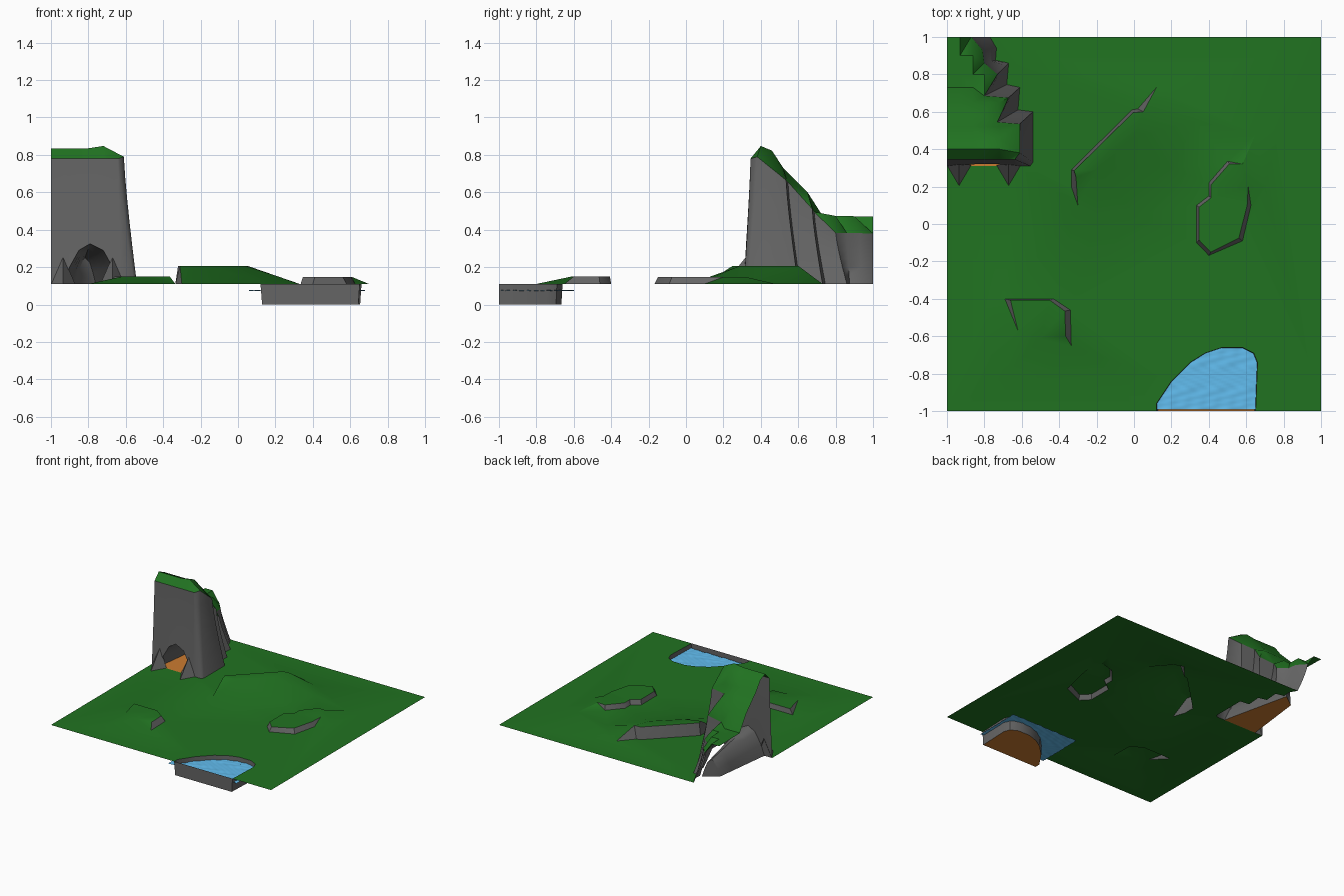
import bpy, math
from mathutils import Vector
from mathutils.geometry import delaunay_2d_cdt

if "Cube" in bpy.data.objects:
    bpy.data.objects.remove(bpy.data.objects["Cube"])

G = 0.11  # ground level


def material(name, rgb):
    m = bpy.data.materials.new(name)
    m.diffuse_color = (*rgb, 1)
    m.use_nodes = True
    m.node_tree.nodes["Principled BSDF"].inputs["Base Color"].default_value = m.diffuse_color
    return m


GRASS = material("grass", (0.015, 0.17, 0.015))
ROCK = material("rock", (0.13, 0.13, 0.13))
EARTH = material("earth", (0.6, 0.2, 0.03))
WATER = material("water", (0.12, 0.5, 0.85))


def make(name, verts, faces, mats, pick=None, angle=40):
    me = bpy.data.meshes.new(name)
    me.from_pydata([tuple(v) for v in verts], [], faces)
    me.update()
    for m in mats:
        me.materials.append(m)
    if pick:
        for p in me.polygons:
            p.material_index = pick(p)
    me.shade_smooth()
    me.set_sharp_from_angle(angle=math.radians(angle))
    ob = bpy.data.objects.new(name, me)
    bpy.context.collection.objects.link(ob)
    return ob


def inside(p, poly):
    hit = False
    for a, b in zip(poly, poly[1:] + poly[:1]):
        if (a[1] > p[1]) != (b[1] > p[1]):
            if p[0] < a[0] + (p[1] - a[1]) / (b[1] - a[1]) * (b[0] - a[0]):
                hit = not hit
    return hit


def surface(name, loops, points, keep, mats, pick=None):
    """Triangulated sheet through closed 3D loops and loose points."""
    pts, edges = [], []
    for lp in loops:
        s, n = len(pts), len(lp)
        pts += lp
        edges += [(s + i, s + (i + 1) % n) for i in range(n)]
    pts += points
    v, _, f, ov, _, _ = delaunay_2d_cdt([Vector(p[:2]) for p in pts], edges, [], 0, 1e-5)
    verts = [(c.x, c.y, pts[o[0]][2] if o else G) for c, o in zip(v, ov)]
    faces = []
    for t in f:
        c = sum((v[i] for i in t), Vector((0, 0))) / len(t)
        if keep(c):
            faces.append(list(t))
    return make(name, verts, faces, mats, pick)


def lift(loop, z):
    return [(x, y, z) for x, y in loop]


# outlines of pond and cliff
pond = [(.12, -1), (.12, -.96), (.2, -.84), (.3, -.74), (.38, -.69), (.47, -.66),
        (.58, -.66), (.64, -.69), (.66, -.74), (.65, -1)]
side_base = [(-.54, .33), (-.54, .6), (-.62, .61), (-.61, .73), (-.68, .745),
             (-.67, .86), (-.74, .875), (-.735, .94), (-.77, 1)]
side_top = [(-.61, .38), (-.61, .535), (-.73, .545), (-.67, .675), (-.8, .685),
            (-.73, .8), (-.8, .86), (-.81, .93), (-.87, 1)]
cliff_base = [(-1, .31), (-.93, .31), (-.63, .31), (-.555, .31)] + side_base + [(-1, 1)]

# hills: (base outline, crest outline, crest height)
hills = [
    ([(-.79, -.45), (-.69, -.4), (-.43, -.4), (-.34, -.46), (-.335, -.65), (-.45, -.8),
      (-.68, -.8), (-.8, -.65)],
     [(-.66, -.407), (-.45, -.407), (-.37, -.465), (-.365, -.6), (-.5, -.61), (-.62, -.57)], .15),
    ([(-.335, .2), (-.335, .29), (-.01, .61), (.02, .615), (.12, .73), (.2, .7), (.33, .55),
      (.2, .3), (0, .05), (-.2, .02), (-.3, .1)],
     [(-.32, .285), (-.005, .595), (.05, .6), (0, .47), (-.2, .29), (-.31, .25)], .207),
    ([(.335, .1), (.335, -.1), (.4, -.168), (.58, -.09), (.625, .1), (.7, .2), (.78, .5),
      (.65, .48), (.5, .335), (.4, .22), (.4, .15)],
     [(.347, .09), (.347, -.085), (.41, -.15), (.56, -.075), (.605, .1), (.61, .2), (.58, .32),
      (.51, .322), (.412, .21), (.412, .14)], .147)]
loops = [lift([(-1, -1), (1, -1), (1, 1), (-1, 1)], G), lift(pond, G), lift(cliff_base, G)]
for base, crest, z in hills:
    loops += [lift(base, G), lift(crest, z)]
surface("ground", loops, [], lambda c: not inside(c, pond) and not inside(c, cliff_base),
        [GRASS, ROCK], lambda p: int(abs(p.normal.z) < .72))

# pond basin with earth floor
n = len(pond)
cx, cy = .42, -.86
floor = [(cx + (x - cx) * .97, y if y == -1 else cy + (y - cy) * .97, 0) for x, y in pond]
make("pond_basin", lift(pond, G) + floor,
     [(i, (i + 1) % n, (i + 1) % n + n, i + n) for i in range(n)] + [tuple(range(n, 2 * n))],
     [ROCK, EARTH], lambda p: int(len(p.vertices) > 4))

# rippled water sheet
NX, NY = 48, 32
wv = []
for j in range(NY + 1):
    for i in range(NX + 1):
        x, y = .06 + .62 * i / NX, -.99 + .39 * j / NY
        wv.append((x, y, .075 + .003 * math.sin(60 * x + 5 * math.sin(23 * y)) * math.sin(85 * y + 20 * x)))
make("water", wv, [(a, a + 1, a + NX + 2, a + NX + 1) for j in range(NY)
                   for a in range(j * (NX + 1), j * (NX + 1) + NX)], [WATER])


# cliff top height along y
def height(x, y):
    ks = [(.345, .78), (.4, .835), (.46, .81), (.52, .73), (.65, .6), (.73, .475), (1, .47)]
    z = ks[-1][1]
    for (a, za), (b, zb) in zip(ks, ks[1:]):
        if a <= y <= b:
            z = za + (zb - za) * (y - a) / (b - a)
            break
    return z + (.025 * max(0, (x + .8) / .16) if .36 < y < .5 else 0)


# cliff wall: base points (front ones follow the cave arch) lofted to the rim
arch = [(-.93, G), (-.9, .2), (-.85, .29), (-.79, .325), (-.72, .29), (-.67, .2), (-.63, G)]
front = [(-1, G)] + arch + [(-.555, G)]
base = [(x, .31 + .035 * (z - G) / .67, z) for x, z in front] + lift(side_base, G)
rim = [(max(-1, min(x, -.64 + .03 * (x + .64))), .345, .78) for x, z in front]
rim += [(x, y, height(x, y) - (.05 if y < .7 else .09)) for x, y in side_top]
rim[len(front)] = (-.61, .38, .79)
L, n = 6, len(base)
wall = []
for k in range(L + 1):
    t = k / L
    for b, r in zip(base, rim):
        s = 1 - (1 - t) ** 1.25
        wall.append((b[0] + (r[0] - b[0]) * s, b[1] + (r[1] - b[1]) * s, b[2] + (r[2] - b[2]) * t))
make("cliff_wall", wall, [(k * n + i, k * n + i + 1, (k + 1) * n + i + 1, (k + 1) * n + i)
                          for k in range(L) for i in range(n - 1)], [ROCK], angle=60)

# grassy cliff top
left = [(-1, y, height(-1, y)) for y in (1, .9, .8, .73, .65, .58, .52, .46, .4)]
outline = rim + [(-.93, 1, .47)] + left
inner = []
for y in (.4, .46, .52, .58, .65, .73, .8, .9):
    for x in (-.93, -.86, -.8, -.72, -.64):
        if inside((x + .035, y), outline):
            inner.append((x, y, height(x, y)))
surface("cliff_top", [outline], inner, lambda c: inside(c, outline), [GRASS])

# cave tunnel narrowing towards the back, with earth floor
S, m = 4, len(arch)
cave = []
for k in range(S + 1):
    t = k / S
    for x, z in arch:
        u = (x + .93) / .3
        x2, y2, z2 = -.87 + .11 * u, .8 + .08 * u, G + (z - G) * .65
        y1 = .31 + .035 * (z - G) / .67
        cave.append((x + (x2 - x) * t, y1 + (y2 - y1) * t, z + (z2 - z) * t))
faces = [(k * m + i, k * m + i + 1, (k + 1) * m + i + 1, (k + 1) * m + i)
         for k in range(S) for i in range(m - 1)]
make("cave_tunnel", cave, faces + [tuple(range(S * m, S * m + m))], [ROCK], angle=60)
make("cave_floor", [cave[0], cave[m - 1], cave[-1], cave[S * m]], [(0, 1, 2, 3)], [EARTH])

# buttresses either side of the cave mouth
for x in (-.935, -.67):
    make("cave_buttress", [(x - .065, .315, G), (x, .205, G), (x + .065, .315, G), (x, .325, .26)],
         [(0, 1, 3), (1, 2, 3)], [ROCK])
